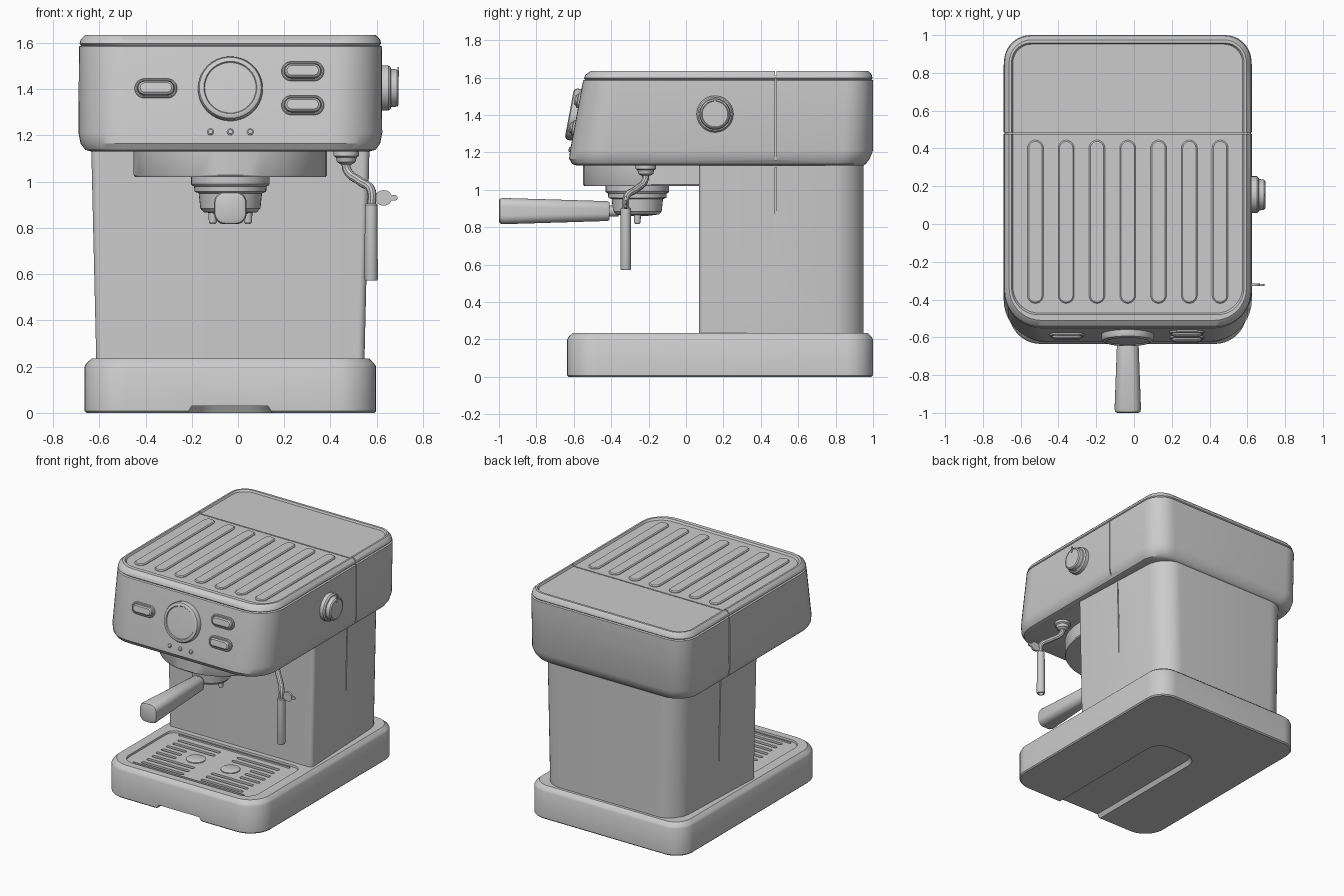
import bpy, bmesh
from math import cos, sin, pi, radians
from mathutils import Matrix, Vector

old = bpy.data.objects.get("Cube")
if old:
    bpy.data.objects.remove(old)

CX = -0.033   # centre line of the body
SEG = 10      # segments per rounded corner

grey = bpy.data.materials.new("light_grey")
grey.use_nodes = True
grey.diffuse_color = (0.6, 0.6, 0.6, 1)
grey.node_tree.nodes["Principled BSDF"].inputs["Base Color"].default_value = (0.6, 0.6, 0.6, 1)


def ring(z, x0, x1, y0, y1, rf=0, rb=None):
    """Rounded rectangle at height z; rf and rb are front and back corner radii."""
    rb = rf if rb is None else rb
    pts = []
    corners = ((x1 - rf, y0 + rf, rf, -90), (x1 - rb, y1 - rb, rb, 0),
               (x0 + rb, y1 - rb, rb, 90), (x0 + rf, y0 + rf, rf, 180))
    for cx, cy, r, start in corners:
        for i in range(SEG + 1):
            a = radians(start + 90 * i / SEG)
            pts.append(Vector((cx + r * cos(a), cy + r * sin(a), z)))
    return pts


def body(z, hw, y0, y1, rf, rb):
    return ring(z, CX - hw, CX + hw, y0, y1, rf, rb)


def pill(z, hw, hh, r=None):
    return ring(z, -hw, hw, -hh, hh, min(hw, hh) if r is None else r)


def lathe(profile):
    return [pill(z, r, r) for r, z in profile]


def box(x0, x1, y0, y1, z0, z1):
    return [ring(z0, x0, x1, y0, y1), ring(z1, x0, x1, y0, y1)]


def make(name, lofts, matrix=Matrix()):
    """Build one object from stacks of rings."""
    bm = bmesh.new()
    for rings in lofts:
        rows = [[bm.verts.new(matrix @ p) for p in pts] for pts in rings]
        n = len(rows[0])
        for a, b in zip(rows, rows[1:]):
            for i in range(n):
                j = (i + 1) % n
                bm.faces.new((a[i], a[j], b[j], b[i]))
        bm.faces.new(rows[0][::-1])
        bm.faces.new(rows[-1])
    bmesh.ops.remove_doubles(bm, verts=bm.verts, dist=1e-5)
    bmesh.ops.recalc_face_normals(bm, faces=bm.faces)
    mesh = bpy.data.meshes.new(name)
    bm.to_mesh(mesh)
    bm.free()
    mesh.materials.append(grey)
    obj = bpy.data.objects.new(name, mesh)
    bpy.context.collection.objects.link(obj)
    smooth(obj)
    return obj


def select(obj):
    bpy.ops.object.select_all(action='DESELECT')
    obj.select_set(True)
    bpy.context.view_layer.objects.active = obj


def smooth(obj):
    select(obj)
    bpy.ops.object.shade_smooth_by_angle(angle=radians(32))


def cut(target, lofts):
    cutter = make("cutter", lofts)
    mod = target.modifiers.new("cut", 'BOOLEAN')
    mod.operation = 'DIFFERENCE'
    mod.object = cutter
    select(target)
    bpy.ops.object.modifier_apply(modifier=mod.name)
    bpy.data.objects.remove(cutter)
    smooth(target)


def place(rings, x, y, z=0):
    return [[p + Vector((x, y, z)) for p in pts] for pts in rings]


# Base with underside channel, drip tray recess and slots
base = make("base", [[body(0, .622, -.627, .992, .16, .13), body(.008, .63, -.635, 1, .17, .14),
                      body(.2, .63, -.635, 1, .17, .14), body(.215, .622, -.627, .992, .165, .13),
                      body(.235, .6, -.605, .97, .15, .12)]])
cut(base, [[ring(-.02, -.23, .16, -.8, .45, 0, .12), ring(.03, -.2, .13, -.8, .42, 0, .1)]])
cut(base, [[body(.222, .525, -.55, .03, .09, .06), body(.25, .53, -.555, .035, .09, .06)]])
slots = []
for row in range(8):
    y = -.48 + row * .06
    near_cups = abs(y + .24) < .1
    for side in (-1, 1):
        hw = .08 if near_cups else .17
        mid = CX + side * (.34 if near_cups else .24)
        slots.append(place([pill(.195, hw, .013), pill(.24, hw, .013)], mid, y))
cut(base, slots)
make("cup_rests", [place(lathe([(.065, .215), (.065, .228), (.058, .232)]), CX + s * .14, -.24)
                   for s in (-1, 1)])
make("tray_rim", [place([pill(.218, .45, .008), pill(.23, .45, .005)], CX, y) for y in (-.525, .005)])

# Rear column, narrowing slightly behind the seam
column_rings = [body(.225, .58, .07, .95, .03, .15), body(1.16, .602, .07, .95, .03, .15)]
for pts in column_rings:
    for p in pts:
        if p.y > .5:
            p.x = CX + (p.x - CX) * (1 - .08 * (p.y - .5) / .45)
column = make("column", [column_rings])
seam = (.476, .484)
cut(column, [box(CX + s * .64 - .07, CX + s * .64 + .07, *seam, .24, 1.12) for s in (-1, 1)])

# Head housing with raised lid rim and sunken top panel
head = make("head", [[body(1.13, .6, -.585, .95, .18, .15), body(1.138, .628, -.608, .962, .2, .15),
                      body(1.165, .648, -.625, .982, .22, .16), body(1.21, .657, -.62, 1, .22, .16),
                      body(1.585, .655, -.55, 1, .2, .14), body(1.59, .645, -.54, .99, .19, .13),
                      body(1.597, .652, -.545, .997, .19, .14), body(1.615, .648, -.538, .993, .19, .14),
                      body(1.635, .628, -.51, .975, .17, .12), body(1.635, .615, -.48, .958, .14, .1),
                      body(1.622, .608, -.472, .952, .14, .1)]])
cut(head, [box(CX - .8, CX + .8, *seam, 1.612, 1.7)]
    + [box(CX + s * .7 - .058, CX + s * .7 + .058, *seam, 1.1, 1.6) for s in (-1, 1)])
make("top_ribs", [place([pill(1.615, .042, .432), pill(1.626, .042, .432), pill(1.632, .035, .425)],
                        CX + (i - 3) * .163, .012) for i in range(7)])


# Controls on the sloping front panel
def on_panel(x, z):
    y = -.62 + (z - 1.21) * .07 / .375
    return Matrix.Translation((x, y, z)) @ Matrix.Rotation(radians(79.4), 4, 'X')


make("front_dial", [lathe([(.14, -.02), (.14, .022), (.134, .034), (.122, .04),
                           (.115, .04), (.111, .034), (.05, .036)])], on_panel(CX, 1.4))
for name, x, z in (("left_button", -.355, 1.403), ("upper_button", .28, 1.477),
                   ("lower_button", .28, 1.33)):
    make(name, [[pill(-.02, .092, .042), pill(.008, .092, .042), pill(.012, .087, .037),
                 pill(.012, .082, .033), pill(.004, .08, .031), pill(.02, .077, .029),
                 pill(.027, .068, .021)]], on_panel(x, z))
for i in (-1, 0, 1):
    make("indicator_light", [lathe([(.014, -.01), (.014, .004), (.009, .008)])],
         on_panel(CX + i * .086, 1.215))

# Side knob
knob_at = Matrix.Translation((.61, .155, 1.405)) @ Matrix.Rotation(pi / 2, 4, 'Y')
make("side_knob", [lathe([(.098, 0), (.098, .04), (.09, .05), (.083, .052), (.08, .078),
                          (.072, .085), (.068, .082)])], knob_at)
make("knob_pointer", [box(-.092, -.05, -.006, .006, .08, .087)], knob_at)

# Brew group and filter holder
make("brew_group", [[body(1.02, .412, -.544, .1, .4, 0), body(1.028, .418, -.55, .1, .41, 0),
                     body(1.15, .418, -.55, .1, .41, 0)]])
make("filter_holder", [place(lathe([(.17, 1.04), (.17, .99), (.165, .983), (.157, .98), (.155, .957),
                                    (.137, .95), (.13, .885), (.115, .868), (.05, .86)]), CX, -.26)])
make("spouts", [place(lathe([(.02, .875), (.017, .825), (.012, .818)]), CX + s * .076, -.26)
                for s in (-1, 1)])
make("handle", [[pill(0, .03, .03), pill(.048, .03, .03), pill(.05, .045, .048, .035),
                 pill(.06, .05, .053, .04), pill(.35, .06, .062, .045), pill(.62, .07, .07, .045),
                 pill(.635, .066, .066, .045), pill(.64, .055, .055, .04)]],
     Matrix.Translation((CX, -.36, .886)) @ Matrix.Rotation(pi / 2, 4, 'X'))

# Steam wand
make("wand_collar", [place(lathe([(.055, 1.15), (.055, 1.112), (.045, 1.105), (.04, 1.085),
                                  (.025, 1.075)]), .468, -.215)])
curve = bpy.data.curves.new("wand_pipe", 'CURVE')
curve.dimensions = '3D'
curve.bevel_depth = .019
curve.bevel_resolution = 3
curve.use_fill_caps = True
path = ((.468, -.215, 1.1), (.472, -.22, 1.05), (.53, -.27, 1.0), (.575, -.317, .965), (.576, -.322, .88))
spline = curve.splines.new('BEZIER')
spline.bezier_points.add(len(path) - 1)
for bp, co in zip(spline.bezier_points, path):
    bp.co = co
    bp.handle_left_type = bp.handle_right_type = 'AUTO'
curve.materials.append(grey)
pipe = bpy.data.objects.new("wand_pipe", curve)
bpy.context.collection.objects.link(pipe)
select(pipe)
bpy.ops.object.convert(target='MESH')
smooth(pipe)
make("wand_sleeve", [place(lathe([(.022, .905), (.027, .9), (.029, .58), (.026, .572), (.018, .572),
                                  (.017, .59)]), .576, -.322)])
make("wand_tab", [[pill(-.007, .036, .033), pill(.007, .036, .033)],
                  [pill(-.005, .06, .012), pill(.005, .06, .012)]],
     Matrix.Translation((.63, -.322, .93)) @ Matrix.Rotation(pi / 2, 4, 'X'))
